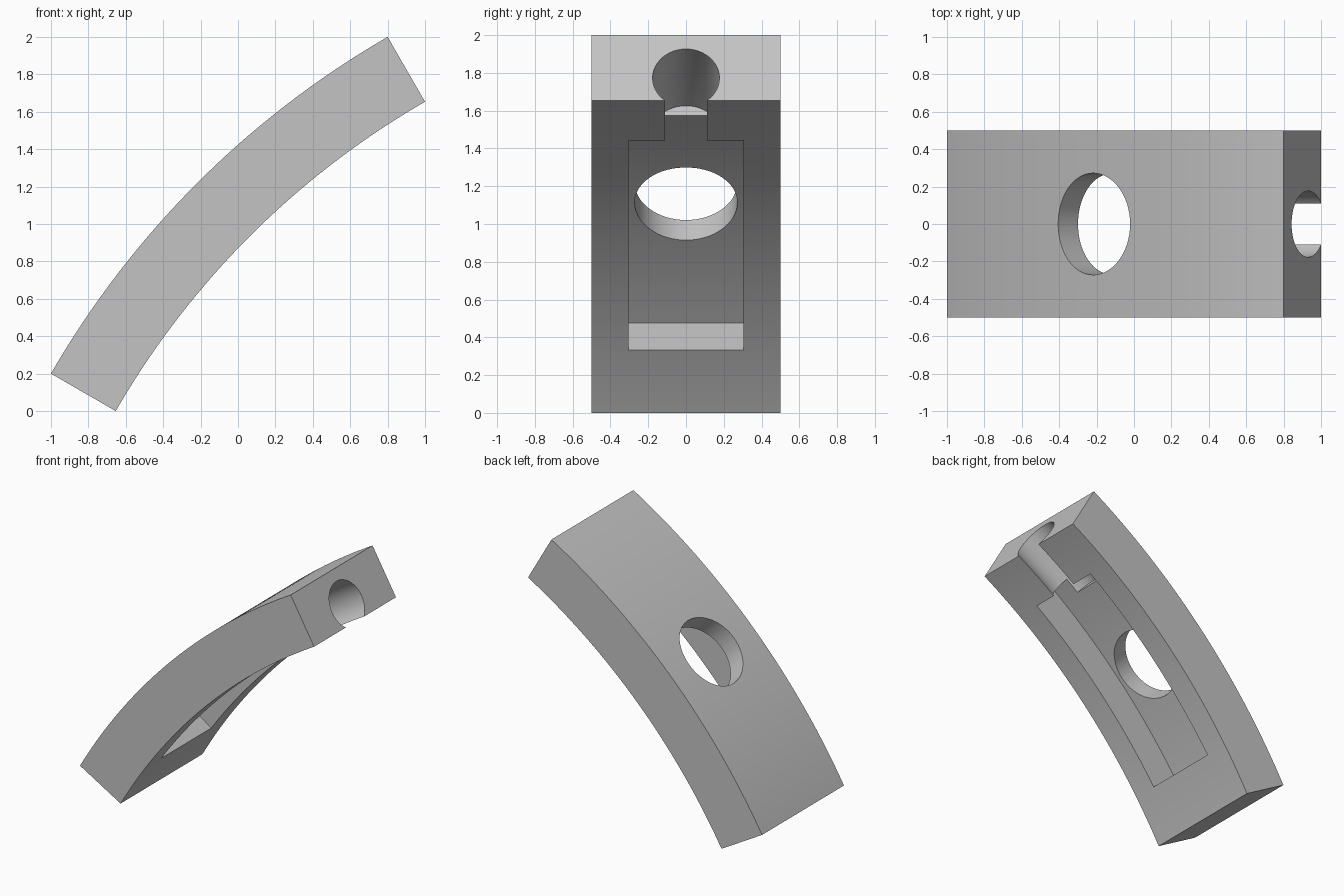
import bpy
import bmesh
from math import sin, cos, pi, radians
from mathutils import Vector, Matrix

cube = bpy.data.objects.get("Cube")
if cube:
    bpy.data.objects.remove(cube, do_unlink=True)

# Bend centre and main radii of the curved bar
CENTRE = Vector((3.259, 0, -2.259))
OUTER, INNER, FLOOR = 4.918, 4.518, 4.768

grey = bpy.data.materials.new("plain grey")
grey.use_nodes = True
grey.diffuse_color = (0.55, 0.55, 0.55, 1)
grey.node_tree.nodes["Principled BSDF"].inputs["Base Color"].default_value = (0.55, 0.55, 0.55, 1)


def make_object(name, bm):
    bmesh.ops.recalc_face_normals(bm, faces=bm.faces[:])
    mesh = bpy.data.meshes.new(name)
    bm.to_mesh(mesh)
    bm.free()
    mesh.materials.append(grey)
    obj = bpy.data.objects.new(name, mesh)
    bpy.context.collection.objects.link(obj)
    return obj


def arc_sweep(name, section, start, end, steps):
    """Sweep a (radius, y) section around the bend centre."""
    bm = bmesh.new()
    rings = []
    for i in range(steps + 1):
        a = radians(start + (end - start) * i / steps)
        rings.append([bm.verts.new(CENTRE + Vector((r * cos(a), y, r * sin(a))))
                      for r, y in section])
    n = len(section)
    for r0, r1 in zip(rings, rings[1:]):
        for j in range(n):
            k = (j + 1) % n
            bm.faces.new((r0[j], r0[k], r1[k], r1[j]))
    bm.faces.new(rings[0])
    bm.faces.new(rings[-1])
    return make_object(name, bm)


def box_section(r0, r1, half):
    return [(r0, -half), (r1, -half), (r1, half), (r0, half)]


# Curved bar
body = arc_sweep("curved_bar", box_section(INNER, OUTER, 0.5), 120, 150, 48)

# Recess on the inner side
recess = arc_sweep("recess_cutter", box_section(4.38, FLOOR, 0.304), 125, 145, 32)

# Round channel from the upper end into the recess, open along the inner side
ring = [(4.656 + 0.177 * cos(2 * pi * i / 48), 0.177 * sin(2 * pi * i / 48))
        for i in range(48)]
channel = arc_sweep("channel_cutter", ring, 119, 126.5, 15)

# Round hole through the middle of the recess floor
axis = Vector((cos(radians(135)), 0, sin(radians(135))))
bm = bmesh.new()
bmesh.ops.create_cone(
    bm, cap_ends=True, segments=64, radius1=0.272, radius2=0.272, depth=0.8,
    matrix=Matrix.Translation(CENTRE + axis * 4.85) @ axis.to_track_quat('Z', 'Y').to_matrix().to_4x4())
hole = make_object("hole_cutter", bm)

# Cut the bar and discard the cutters
bpy.context.view_layer.objects.active = body
for cutter in (recess, channel, hole):
    cutter.hide_render = True
    mod = body.modifiers.new(cutter.name, 'BOOLEAN')
    mod.operation = 'DIFFERENCE'
    mod.solver = 'EXACT'
    mod.object = cutter
    bpy.ops.object.modifier_apply(modifier=mod.name)
    bpy.data.objects.remove(cutter, do_unlink=True)

bpy.ops.object.select_all(action='DESELECT')
body.select_set(True)
bpy.ops.object.shade_smooth_by_angle(angle=radians(25))
